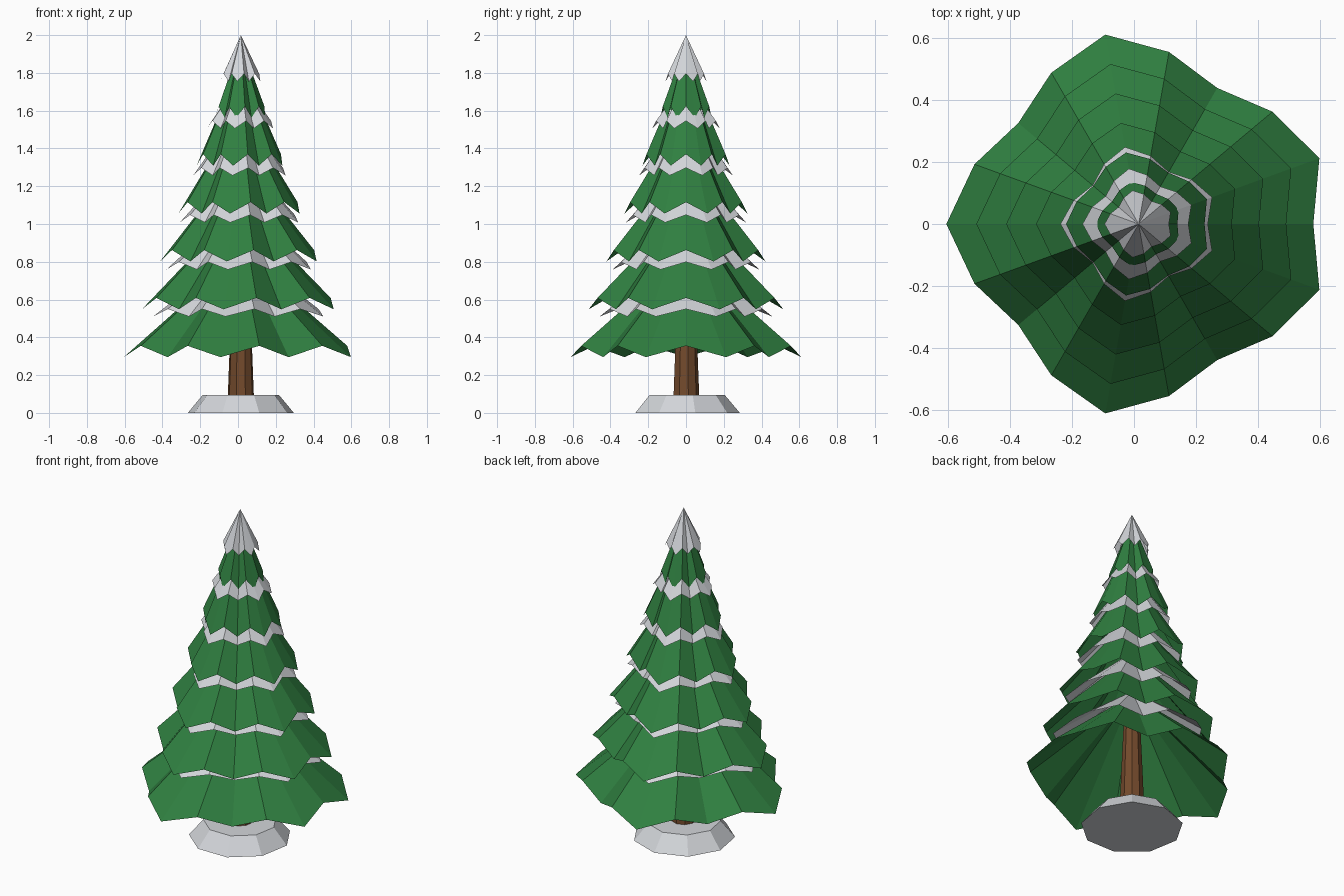
import bpy
import bmesh
from math import sin, cos, pi, radians

cube = bpy.data.objects.get("Cube")
if cube:
    bpy.data.objects.remove(cube, do_unlink=True)

AXIS_X = 0.015  # the trunk axis sits slightly off centre


def material(name, rgb):
    mat = bpy.data.materials.new(name)
    mat.use_nodes = True
    color = (*rgb, 1.0)
    mat.diffuse_color = color
    bsdf = mat.node_tree.nodes["Principled BSDF"]
    bsdf.inputs["Base Color"].default_value = color
    bsdf.inputs["Roughness"].default_value = 0.9
    return mat


GREEN = material("needle green", (0.029, 0.215, 0.052))
SNOW = material("snow white", (0.65, 0.67, 0.70))
BARK = material("bark brown", (0.17, 0.068, 0.025))


def finish(name, bm, mat):
    mesh = bpy.data.meshes.new(name)
    bmesh.ops.recalc_face_normals(bm, faces=bm.faces[:])
    bm.to_mesh(mesh)
    bm.free()
    mesh.materials.append(mat)
    obj = bpy.data.objects.new(name, mesh)
    bpy.context.collection.objects.link(obj)
    return obj


def skirt(name, mat, radius, z, height, lift, small):
    """Open cone with nine drooping tips, alternately long and short."""
    bm = bmesh.new()
    apex = bm.verts.new((AXIS_X, 0, z + height))
    rim = []
    for i in range(18):
        if i % 2 == 0:
            r, up = radius * (1 + small) / 2, lift
        else:
            r, up = radius * (1 if i % 4 == 1 else small), 0
        a = i * pi / 9
        rim.append(bm.verts.new((AXIS_X + r * cos(a), r * sin(a), z + up)))
    for i, v in enumerate(rim):
        bm.faces.new((v, rim[(i + 1) % 18], apex))
    # make the normals face outward
    obj = finish(name, bm, mat)
    if obj.data.polygons[0].normal.z < 0:
        obj.data.flip_normals()
    return obj


def lathe(name, mat, profile, sides=9):
    """Closed faceted solid from (radius, z) rings."""
    bm = bmesh.new()
    rings = []
    for r, z in profile:
        ring = []
        for i in range(sides):
            a = radians(90) + i * 2 * pi / sides
            ring.append(bm.verts.new((AXIS_X + r * cos(a), r * sin(a), z)))
        rings.append(ring)
    for low, high in zip(rings, rings[1:]):
        for i in range(sides):
            j = (i + 1) % sides
            bm.faces.new((low[i], low[j], high[j], high[i]))
    bm.faces.new(rings[0])
    bm.faces.new(rings[-1])
    return finish(name, bm, mat)


# Ground snow and trunk
lathe("snow_base", SNOW, [(0.285, 0), (0.205, 0.095)])
lathe("trunk", BARK, [(0.07, 0.09), (0.06, 0.35), (0.045, 0.7)])

# Six branch tiers, each topped by a snow skirt; the last one is the tip
for k in range(6):
    skirt(f"branch_tier_{k + 1}", GREEN, 0.62 - 0.0965 * k, 0.295 + 0.2535 * k,
          0.55 if k < 5 else 0.4, 0.06, 0.817)
    name = f"snow_tier_{k + 1}" if k < 5 else "snow_tip"
    height = 0.245 if k == 5 else 0.265 if k == 4 else 0.36
    skirt(name, SNOW, 0.465 - 0.071 * k, 0.51 + 0.249 * k, height, 0.04, 0.77)
